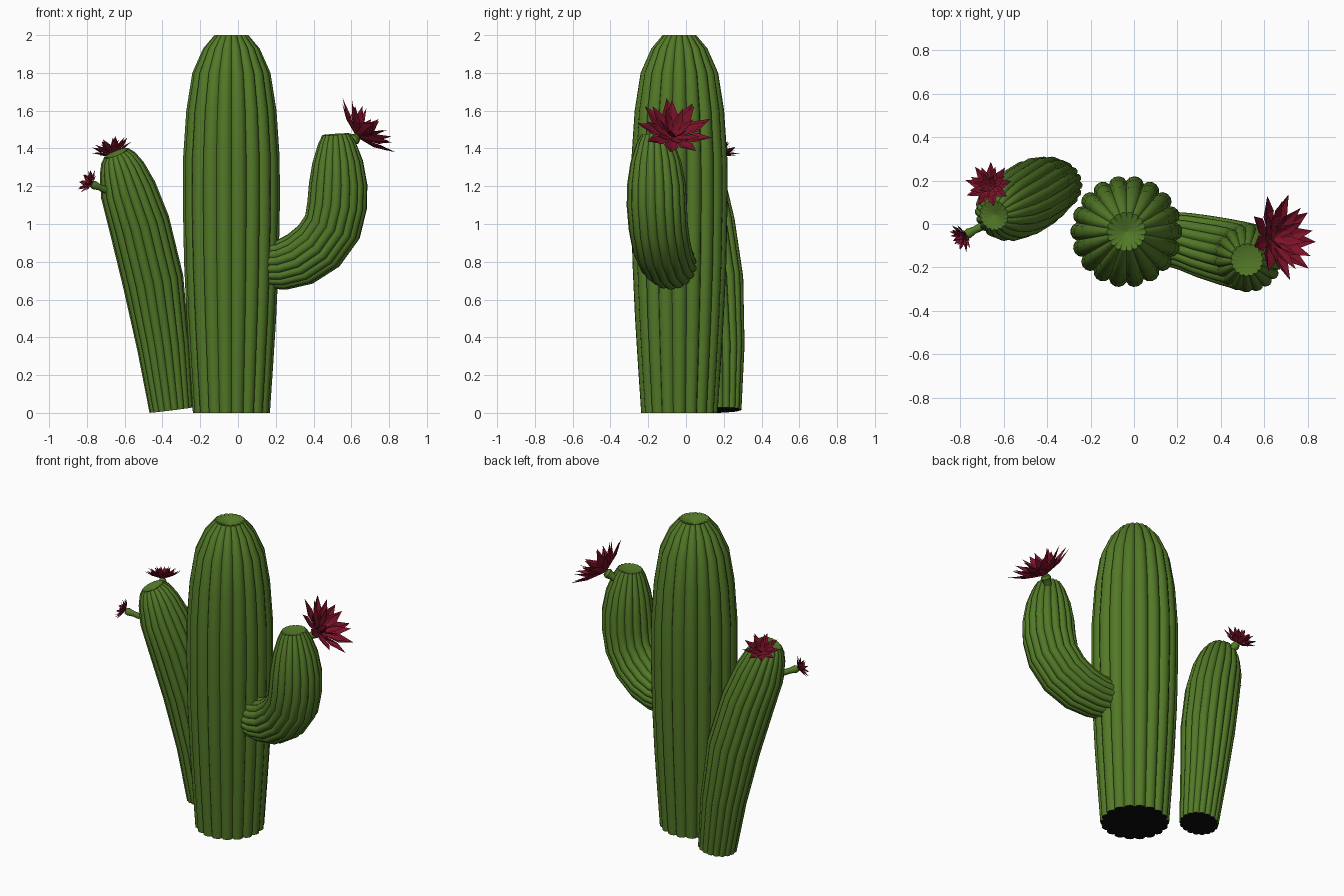
import bpy, bmesh, math
from mathutils import Vector

if "Cube" in bpy.data.objects:
    bpy.data.objects.remove(bpy.data.objects["Cube"])


def material(name, rgb):
    m = bpy.data.materials.new(name)
    m.diffuse_color = (*rgb, 1)
    m.use_nodes = True
    m.node_tree.nodes["Principled BSDF"].inputs["Base Color"].default_value = m.diffuse_color
    return m


GREEN = material("cactus green", (0.085, 0.19, 0.02))
RED = material("petal dark red", (0.2, 0.006, 0.022))
BLACK = material("cut base black", (0.004, 0.004, 0.004))
RIBS = 18


def finish(bm, name, mats, smooth=True):
    me = bpy.data.meshes.new(name)
    bm.to_mesh(me)
    bm.free()
    ob = bpy.data.objects.new(name, me)
    bpy.context.collection.objects.link(ob)
    for m in mats:
        me.materials.append(m)
    if smooth:
        bpy.ops.object.select_all(action='DESELECT')
        ob.select_set(True)
        bpy.context.view_layer.objects.active = ob
        bpy.ops.object.shade_smooth_by_angle(angle=math.radians(40))
    return ob


def tube(name, path, section, dip):
    """Sweep a section [(angle, radius factor)] along path [(x, y, z, radius)]."""
    bm = bmesh.new()
    pts = [Vector(p[:3]) for p in path]
    u, rings, n = Vector((0, -1, 0)), [], len(section)
    for i, p in enumerate(pts):
        t = (pts[min(i + 1, len(pts) - 1)] - pts[max(i - 1, 0)]).normalized()
        u = (u - t * u.dot(t)).normalized()
        v = t.cross(u)
        rings.append([bm.verts.new(p + (u * math.cos(a) + v * math.sin(a)) * f * path[i][3])
                      for a, f in section])
    for a, b in zip(rings, rings[1:]):
        for j in range(n):
            k = (j + 1) % n
            bm.faces.new((a[j], a[k], b[k], b[j]))
    # dipped crown and dark cut base
    pole = bm.verts.new(pts[-1] - t * dip)
    for j in range(n):
        bm.faces.new((rings[-1][j], rings[-1][(j + 1) % n], pole))
    bm.faces.new(rings[0][::-1]).material_index = 1
    return finish(bm, name, [GREEN, BLACK])


# Ribbed outline: round lobes meeting in sharp grooves
lobed = [((k + t) * math.tau / RIBS, 0.9 + 0.1 * math.sin(math.pi * t) ** 0.6)
         for k in range(RIBS) for t in (0, 0.15, 0.38, 0.62, 0.85)]
plain = [(k * math.tau / 10, 1) for k in range(10)]

# Trunk
tube("trunk", [(-0.035, -0.035, z, r) for z, r in (
    (0, 0.205), (0.25, 0.222), (0.5, 0.238), (0.8, 0.252), (1.1, 0.258), (1.35, 0.257),
    (1.6, 0.24), (1.8, 0.208), (1.93, 0.15), (2.0, 0.09))], lobed, 0.035)

# Bent arm on the right
tube("bent_arm", [
    (0.13, -0.06, 0.78, 0.122), (0.235, -0.08, 0.785, 0.135), (0.33, -0.105, 0.815, 0.147),
    (0.43, -0.13, 0.885, 0.155), (0.50, -0.147, 0.985, 0.158), (0.525, -0.155, 1.10, 0.160),
    (0.53, -0.157, 1.21, 0.156), (0.528, -0.16, 1.33, 0.135), (0.523, -0.163, 1.43, 0.10),
    (0.52, -0.165, 1.475, 0.075)], lobed, 0.02)

# Leaning column on the left
tube("leaning_column", [
    (-0.353, 0.178, 0.015, 0.117), (-0.395, 0.172, 0.35, 0.14), (-0.45, 0.143, 0.7, 0.163),
    (-0.523, 0.098, 1.0, 0.163), (-0.582, 0.068, 1.18, 0.15), (-0.615, 0.054, 1.29, 0.123),
    (-0.635, 0.045, 1.35, 0.095), (-0.645, 0.04, 1.375, 0.07)], lobed, 0.02)


def flower(name, root, base, axis, size):
    """Short stem from root to base, then rings of pointed petals around axis."""
    a, b, ax = Vector(root), Vector(base), Vector(axis).normalized()
    w = 0.018 + size * 0.05
    tube(name + "_stem", [(*a.lerp(b, t), w * f) for t, f in (
        (0, 0.9), (0.45, 0.8), (0.8, 1.1), (1.0, 0.8))], plain, 0)
    u = ax.orthogonal().normalized()
    v = ax.cross(u)
    bm = bmesh.new()
    # (petal count, tip radius, tip height, half width, turn)
    for n, r, h, hw, turn in ((9, 1.0, 0.42, 0.19, 0), (8, 0.78, 0.58, 0.16, 0.35),
                              (6, 0.45, 0.66, 0.12, 0.1)):
        for k in range(n):
            ang = turn + k * math.tau / n
            rad = u * math.cos(ang) + v * math.sin(ang)
            side = ax.cross(rad)
            def pt(f, s, lift):
                return bm.verts.new(b + (rad * r * f + ax * (h * f ** 1.2 + lift) + side * s) * size)
            root_l, root_r = pt(0.08, -0.04, 0), pt(0.08, 0.04, 0)
            mid, tip = pt(0.58, 0, -0.05), pt(1, 0, 0)
            left, right = pt(0.58, -hw, 0.02), pt(0.58, hw, 0.02)
            bm.faces.new((root_l, left, mid)).normal_update()
            bm.faces.new((root_l, mid, root_r))
            bm.faces.new((root_r, mid, right))
            for q in ((left, tip, mid), (mid, tip, right)):
                bm.faces.new(q)
    bm.normal_update()
    for f in bm.faces:
        if f.normal.dot(ax) < 0:
            f.normal_flip()
    finish(bm, name, [RED], False)


# Flowers
flower("large_flower", (0.57, -0.105, 1.41), (0.63, -0.07, 1.46), (0.7, 0.15, 0.7), 0.205)
flower("medium_flower", (-0.63, 0.115, 1.29), (-0.66, 0.165, 1.37), (-0.25, 0.35, 0.9), 0.112)
flower("small_flower", (-0.70, -0.01, 1.18), (-0.778, -0.052, 1.213), (-0.75, -0.45, 0.5), 0.072)
